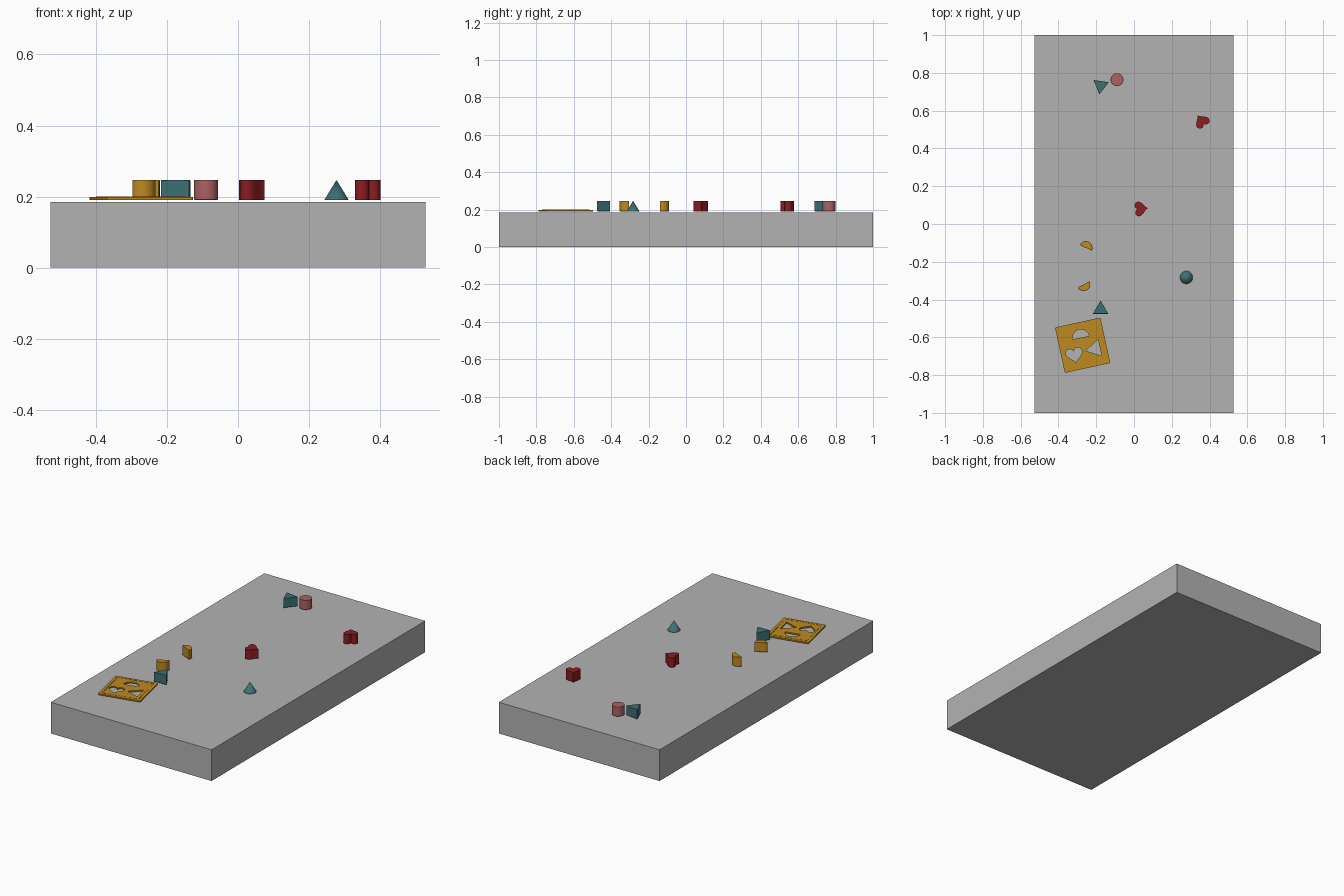
import bpy, bmesh
from math import sin, cos, pi, radians
from mathutils import Matrix, Vector

cube = bpy.data.objects.get("Cube")
if cube:
    bpy.data.objects.remove(cube, do_unlink=True)


def material(name, rgb):
    m = bpy.data.materials.new(name)
    m.use_nodes = True
    m.diffuse_color = (*rgb, 1)
    m.node_tree.nodes["Principled BSDF"].inputs["Base Color"].default_value = (*rgb, 1)
    return m


GREY = material("slab grey", (0.45, 0.45, 0.45))
TEAL = material("teal", (0.047, 0.162, 0.175))
RED = material("deep red", (0.262, 0.012, 0.016))
PINK = material("dusty pink", (0.413, 0.122, 0.122))
GOLD = material("golden yellow", (0.515, 0.255, 0.015))

SLAB_TOP = 0.185
BASE = 0.191       # underside of the loose pieces
HEIGHT = 0.056


# Outlines, counter-clockwise, centred on their own origin
def arc(r, start, end, n):
    return [Vector((r * cos(radians(start + (end - start) * i / n)),
                    r * sin(radians(start + (end - start) * i / n)))) for i in range(n + 1)]


def circle(r):
    return arc(r, 0, 360, 40)[:-1]


def triangle(r):
    return arc(r, 90, 450, 3)[:-1]


def half_disc(r):
    return arc(r, 0, 180, 20)


def heart(w, n=44):
    pts = []
    for i in range(n):
        t = -2 * pi * i / n
        y = 13 * cos(t) - 5 * cos(2 * t) - 2 * cos(3 * t) - cos(4 * t) + 2.5
        pts.append(Vector((16 * sin(t) ** 3, y)) * w / 32)
    return pts


def placed(outline, x, y, turn=0):
    rot = Matrix.Rotation(radians(turn), 2)
    return [rot @ p + Vector((x, y)) for p in outline]


def add_object(name, bm, mat, location, turn=0, smooth=True, bevel=0.0):
    bmesh.ops.recalc_face_normals(bm, faces=bm.faces)
    me = bpy.data.meshes.new(name)
    bm.to_mesh(me)
    bm.free()
    me.materials.append(mat)
    ob = bpy.data.objects.new(name, me)
    ob.location = location
    ob.rotation_euler.z = radians(turn)
    bpy.context.collection.objects.link(ob)
    if bevel:
        mod = ob.modifiers.new("Bevel", "BEVEL")
        mod.width, mod.segments = bevel, 2
        mod.limit_method, mod.angle_limit = "ANGLE", radians(40)
    if smooth:
        bpy.ops.object.select_all(action="DESELECT")
        ob.select_set(True)
        bpy.context.view_layer.objects.active = ob
        bpy.ops.object.shade_smooth_by_angle(angle=radians(35))
    return ob


def block(name, outline, mat, x, y, turn=0):
    bm = bmesh.new()
    face = bm.faces.new([bm.verts.new((p.x, p.y, 0)) for p in outline])
    ext = bmesh.ops.extrude_face_region(bm, geom=[face])
    top = [v for v in ext["geom"] if isinstance(v, bmesh.types.BMVert)]
    bmesh.ops.translate(bm, vec=(0, 0, HEIGHT), verts=top)
    if face.is_valid is False or len(bm.faces) < len(outline) + 2:
        bm.faces.new([v for v in bm.verts if v not in top])
    return add_object(name, bm, mat, (x, y, BASE), turn, bevel=0.0015)


# Slab
bm = bmesh.new()
bmesh.ops.create_cube(bm, size=1, matrix=Matrix.Diagonal((1.054, 2, SLAB_TOP, 1)))
add_object("slab", bm, GREY, (0, 0, SLAB_TOP / 2), smooth=False)

# Loose shape blocks
block("triangle_block_front", triangle(0.047), TEAL, -0.177, -0.452)
block("triangle_block_back", triangle(0.047), TEAL, -0.177, 0.733, 172)
block("round_block", circle(0.034), PINK, -0.09, 0.764)
block("heart_block_middle", heart(0.078), RED, 0.04, 0.081, 95)
block("heart_block_back", heart(0.078), RED, 0.356, 0.548, 215)
block("half_disc_block_middle", half_disc(0.035), GOLD, -0.255, -0.126, -25)
block("half_disc_block_front", half_disc(0.035), GOLD, -0.267, -0.32, -152)

# Cone
bm = bmesh.new()
bmesh.ops.create_cone(bm, cap_ends=True, segments=40, radius1=0.034, radius2=0, depth=HEIGHT)
add_object("cone", bm, TEAL, (0.277, -0.283, BASE + HEIGHT / 2))

# Sorting board: a filled outline with three cut-outs
SIDE, THICK, TILT = 0.246, 0.008, 12.3
BOARD = (-0.272, -0.642)
corner = SIDE / 2 - 0.005
edge = []
for k, (sx, sy) in enumerate([(1, 1), (-1, 1), (-1, -1), (1, -1)]):
    edge += placed(arc(0.005, 90 * k, 90 * k + 90, 4), sx * corner, sy * corner)
splines = [edge,
           placed(half_disc(0.044), 0, 0.041),
           placed(triangle(0.051), 0.061, -0.032, 91),
           placed(heart(0.088), -0.053, -0.045)]
curve = bpy.data.curves.new("board_outline", "CURVE")
curve.dimensions, curve.fill_mode, curve.extrude = "2D", "BOTH", THICK / 2
for pts in splines:
    s = curve.splines.new("POLY")
    s.points.add(len(pts) - 1)
    for sp, p in zip(s.points, pts):
        sp.co = (p.x, p.y, 0, 1)
    s.use_cyclic_u = True
helper = bpy.data.objects.new("board_outline", curve)
bpy.context.collection.objects.link(helper)
bpy.context.view_layer.update()
flat = bpy.data.meshes.new_from_object(helper.evaluated_get(bpy.context.evaluated_depsgraph_get()))
bpy.data.objects.remove(helper, do_unlink=True)
bm = bmesh.new()
bm.from_mesh(flat)
bmesh.ops.remove_doubles(bm, verts=bm.verts, dist=0.00005)
for f in bm.faces:
    f.material_index = 0
add_object("sorting_board", bm, GOLD, (*BOARD, BASE + THICK / 2), TILT)

# Raised stitching around the board edge
bm = bmesh.new()
inset, count = SIDE / 2 - 0.017, 20
for k in range(4):
    turn = Matrix.Rotation(k * pi / 2, 4, "Z")
    for i in range(count):
        x = -inset + 2 * inset * (i + 0.5) / count
        bmesh.ops.create_cube(bm, size=1, matrix=turn @ Matrix.Translation((x, inset, 0))
                              @ Matrix.Diagonal((0.006, 0.003, 0.003, 1)))
add_object("board_stitching", bm, GOLD, (*BOARD, BASE + THICK), TILT, smooth=False)
